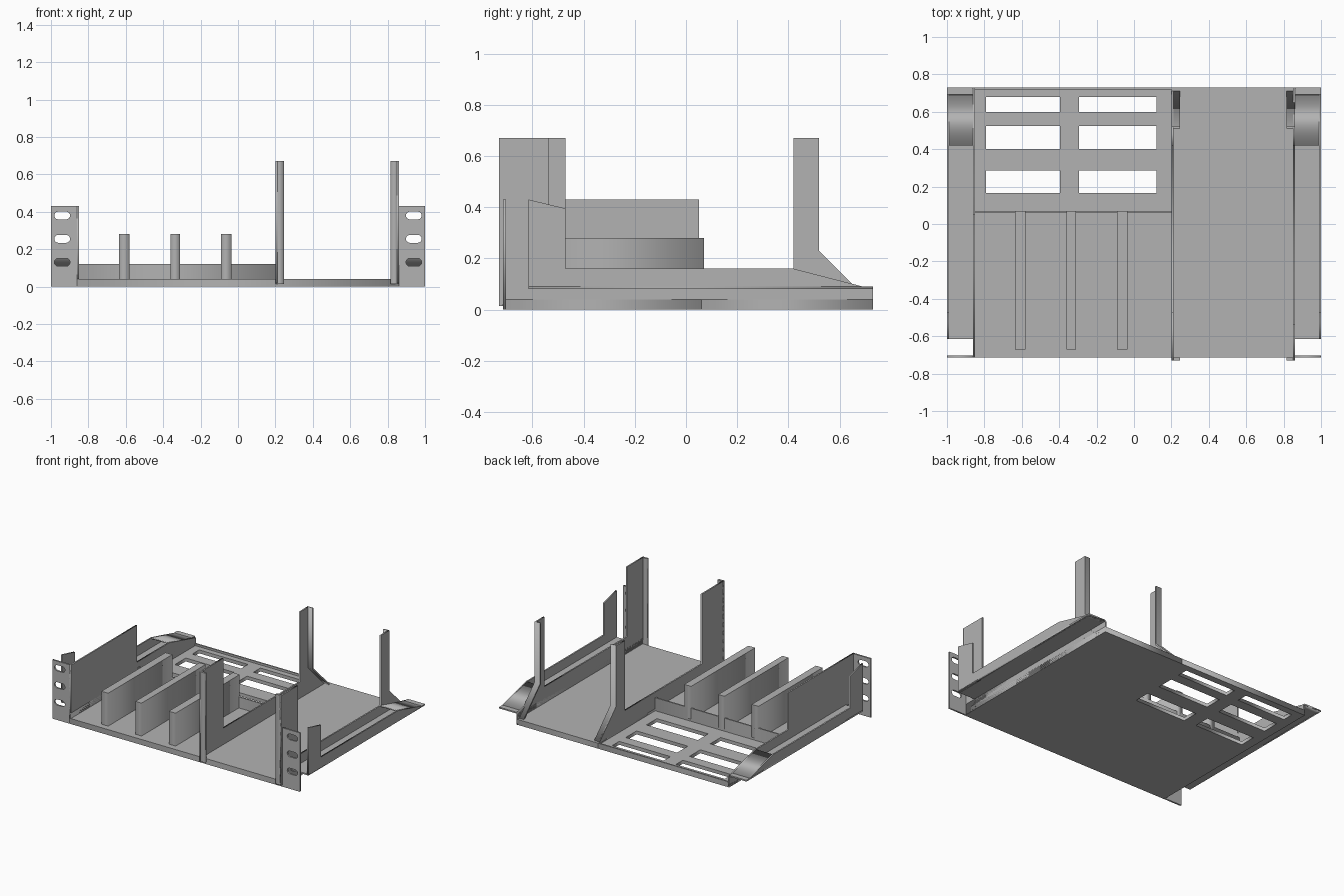
import bpy
from math import pi, sin, cos
from mathutils import Matrix, Vector

cube = bpy.data.objects.get("Cube")
if cube:
    bpy.data.objects.remove(cube, do_unlink=True)

grey = bpy.data.materials.new("plain grey")
grey.use_nodes = True
grey.diffuse_color = (0.45, 0.45, 0.45, 1)
grey.node_tree.nodes["Principled BSDF"].inputs["Base Color"].default_value = grey.diffuse_color

# Drawing planes: directions of the profile's u, v and thickness
X, Y, Z = Vector((1, 0, 0)), Vector((0, 1, 0)), Vector((0, 0, 1))
PLANES = {"xy": (X, Y, Z), "yz": (Y, Z, X), "xz": (X, Z, -Y)}


def plate(name, plane, low, high, *outlines):
    """Sheet between two levels; outlines after the first are holes."""
    curve = bpy.data.curves.new(name, "CURVE")
    curve.dimensions = "2D"
    curve.fill_mode = "BOTH"
    curve.extrude = (high - low) / 2
    for points in outlines:
        spline = curve.splines.new("POLY")
        spline.points.add(len(points) - 1)
        for point, (u, v) in zip(spline.points, points):
            point.co = (u, v, 0, 1)
        spline.use_cyclic_u = True
    source = bpy.data.objects.new(name + "_curve", curve)
    bpy.context.scene.collection.objects.link(source)
    bpy.context.view_layer.update()
    graph = bpy.context.evaluated_depsgraph_get()
    mesh = bpy.data.meshes.new_from_object(source.evaluated_get(graph))
    bpy.data.objects.remove(source, do_unlink=True)
    u, v, n = PLANES[plane]
    matrix = Matrix((u, v, n)).transposed().to_4x4()
    middle = (low + high) / 2
    matrix.translation = (Y if plane == "xz" else n) * middle
    mesh.transform(matrix)
    mesh.materials.clear()
    mesh.materials.append(grey)
    obj = bpy.data.objects.new(name, mesh)
    bpy.context.scene.collection.objects.link(obj)
    return obj


def rect(u0, u1, v0, v1):
    return [(u0, v0), (u1, v0), (u1, v1), (u0, v1)]


def box(name, x0, x1, y0, y1, z0, z1):
    return plate(name, "xy", z0, z1, rect(x0, x1, y0, y1))


def slot(u, v, half_width, radius):
    """Rounded slot outline."""
    reach = half_width - radius
    points = []
    for side, start in ((1, -pi / 2), (-1, pi / 2)):
        for i in range(9):
            a = start + pi * i / 8
            points.append((u + side * reach + radius * cos(a), v + radius * sin(a)))
    return points


# Floor: full-height front and right, sunken vented tray at the back
FRONT, BACK, SIDE, DIVIDE = -0.715, 0.73, 0.86, 0.2
box("front_floor", -SIDE, SIDE, FRONT, 0.06, 0, 0.04)
box("right_floor", DIVIDE, SIDE, 0.06, BACK, 0, 0.04)
vents = [rect(x0, x1, y0, y1)
         for x0, x1 in ((-0.79, -0.395), (-0.295, 0.12))
         for y0, y1 in ((0.165, 0.285), (0.40, 0.525), (0.60, 0.68))]
plate("vented_tray", "xy", 0, 0.025, rect(-SIDE, DIVIDE, 0.06, BACK), *vents)
box("tray_back_rim", -SIDE, DIVIDE, 0.72, BACK, 0.025, 0.04)
box("cross_wall", -SIDE, DIVIDE, 0.06, 0.07, 0.025, 0.12)

# Upright divider ribs
for i, (x0, x1) in enumerate(((-0.635, -0.58), (-0.36, -0.31), (-0.09, -0.035))):
    box(f"rib_{i + 1}", x0, x1, -0.67, 0.07, 0.04, 0.28)


def bay_wall(name, x, post_end, foot):
    """Low wall with a tall post at both ends."""
    plate(name, "yz", x, x + 0.01, [
        (-0.73, 0.02), (-0.73, 0.67), (post_end, 0.67), (post_end, 0.16),
        (0.42, 0.16), (0.42, 0.67), (0.52, 0.67), (0.52, 0.23)] + foot)


bay_wall("bay_wall_inner", DIVIDE, -0.47, [(0.71, 0.04), (0.71, 0.02)])
bay_wall("bay_wall_outer", SIDE - 0.01, -0.535, [(0.65, 0.10), (BACK, 0.08), (BACK, 0)])

# Folded edges of the four posts, with sloping feet at the back
for side, x0 in (("inner", DIVIDE), ("outer", SIDE - 0.045)):
    x1 = x0 + 0.045
    box(f"front_post_edge_{side}", x0, x1, -0.73, -0.715, 0.015, 0.67)
    plate(f"back_post_edge_{side}", "yz", x0, x1, [
        (0.51, 0.67), (0.52, 0.67), (0.52, 0.23), (0.71, 0.04),
        (0.695, 0.04), (0.51, 0.225)])

# Tall panel on the right-hand side, stepping down to the rail
plate("side_panel", "yz", -SIDE, -SIDE + 0.01, [
    (FRONT, 0), (FRONT, 0.43), (0.05, 0.43), (0.05, 0.16),
    (0.42, 0.16), (BACK, 0.08), (BACK, 0)])

# Mirrored side rails and mounting ears
for side, s in (("left", 1), ("right", -1)):
    def span(a, b):
        return sorted((s * a, s * b))

    box(f"rail_base_{side}", *span(SIDE, 1), -0.615, BACK, 0.08, 0.09)
    box(f"rail_inner_wall_{side}", *span(SIDE - 0.01, SIDE), FRONT, BACK, 0, 0.08)
    plate(f"rail_lip_{side}", "yz", *span(0.99, 1), [
        (-0.615, 0.08), (-0.615, 0.43), (-0.47, 0.395), (-0.47, 0.16),
        (0.42, 0.16), (BACK, 0.08)])
    plate(f"rail_ramp_{side}", "yz", *span(SIDE, 1), [
        (0.42, 0.16), (BACK, 0.08), (0.69, 0.08), (0.42, 0.15)])
    holes = [slot(s * 0.94, z, 0.042, 0.021) for z in (0.13, 0.255, 0.38)]
    plate(f"mounting_ear_{side}", "xz", FRONT, -0.703,
          rect(*span(SIDE - 0.005, 1), 0, 0.43), *holes)
